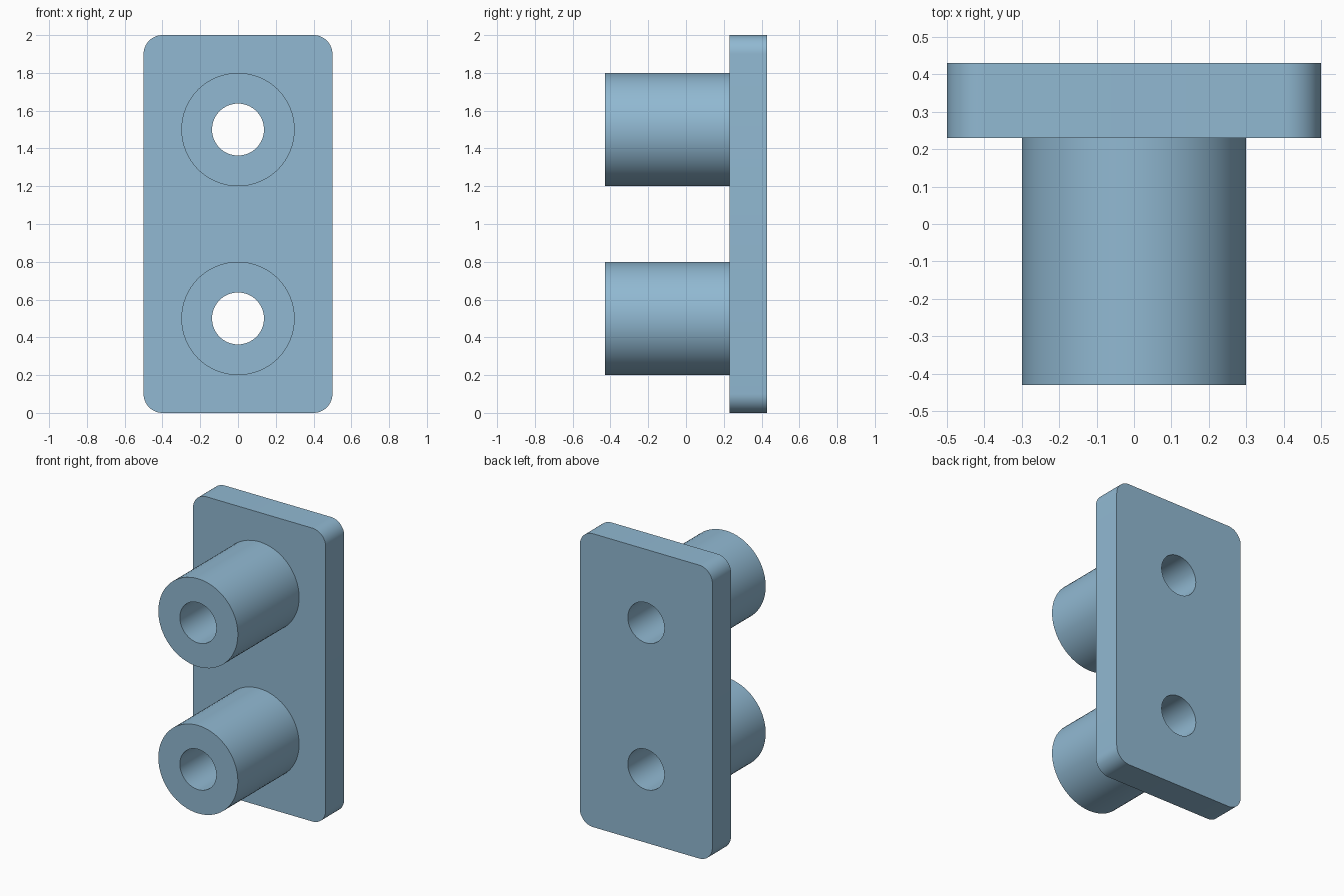
import bpy, bmesh, math
from mathutils import Matrix

if "Cube" in bpy.data.objects:
    bpy.data.objects.remove(bpy.data.objects["Cube"])

BACK, PLATE_FRONT, BOSS_FRONT = 0.43, 0.23, -0.43
BOSS_HEIGHTS = (0.5, 1.5)

steel_blue = bpy.data.materials.new("steel_blue")
steel_blue.diffuse_color = (0.283, 0.485, 0.645, 1)
steel_blue.use_nodes = True
steel_blue.node_tree.nodes["Principled BSDF"].inputs["Base Color"].default_value = steel_blue.diffuse_color


def make_object(name, bm):
    bmesh.ops.recalc_face_normals(bm, faces=bm.faces)
    mesh = bpy.data.meshes.new(name)
    bm.to_mesh(mesh)
    bm.free()
    mesh.materials.append(steel_blue)
    obj = bpy.data.objects.new(name, mesh)
    bpy.context.collection.objects.link(obj)
    return obj


def cylinder(name, radius, y0, y1, z):
    bm = bmesh.new()
    place = Matrix.Translation((0, (y0 + y1) / 2, z)) @ Matrix.Rotation(math.pi / 2, 4, "X")
    bmesh.ops.create_cone(bm, cap_ends=True, segments=64, radius1=radius,
                          radius2=radius, depth=y1 - y0, matrix=place)
    return make_object(name, bm)


def rounded_plate(name, half_width, height, radius, y0, y1, steps=12):
    bm = bmesh.new()
    corners = [(half_width - radius, height - radius), (radius - half_width, height - radius),
               (radius - half_width, radius), (half_width - radius, radius)]
    verts = []
    for i, (cx, cz) in enumerate(corners):
        for s in range(steps + 1):
            a = math.pi / 2 * (i + s / steps)
            verts.append(bm.verts.new((cx + radius * math.cos(a), y0, cz + radius * math.sin(a))))
    face = bm.faces.new(verts)
    ext = bmesh.ops.extrude_face_region(bm, geom=[face], use_keep_orig=True)
    moved = [v for v in ext["geom"] if isinstance(v, bmesh.types.BMVert)]
    bmesh.ops.translate(bm, verts=moved, vec=(0, y1 - y0, 0))
    return make_object(name, bm)


def combine(target, tool, operation):
    bpy.context.view_layer.objects.active = target
    mod = target.modifiers.new(operation.lower(), "BOOLEAN")
    mod.operation, mod.solver, mod.object = operation, "EXACT", tool
    bpy.ops.object.modifier_apply(modifier=mod.name)
    bpy.data.objects.remove(tool)


# Backing plate with rounded corners
bracket = rounded_plate("mounting_plate", 0.5, 2.0, 0.1, PLATE_FRONT, BACK)

# Two round bosses, each with a through hole
for z in BOSS_HEIGHTS:
    combine(bracket, cylinder("boss", 0.3, BOSS_FRONT, PLATE_FRONT + 0.1, z), "UNION")
for z in BOSS_HEIGHTS:
    combine(bracket, cylinder("bore", 0.1375, BOSS_FRONT - 0.1, BACK + 0.1, z), "DIFFERENCE")

# Smooth round walls, sharp rims
bpy.ops.object.select_all(action="DESELECT")
bracket.select_set(True)
bpy.context.view_layer.objects.active = bracket
bpy.ops.object.shade_smooth_by_angle(angle=math.radians(30))
